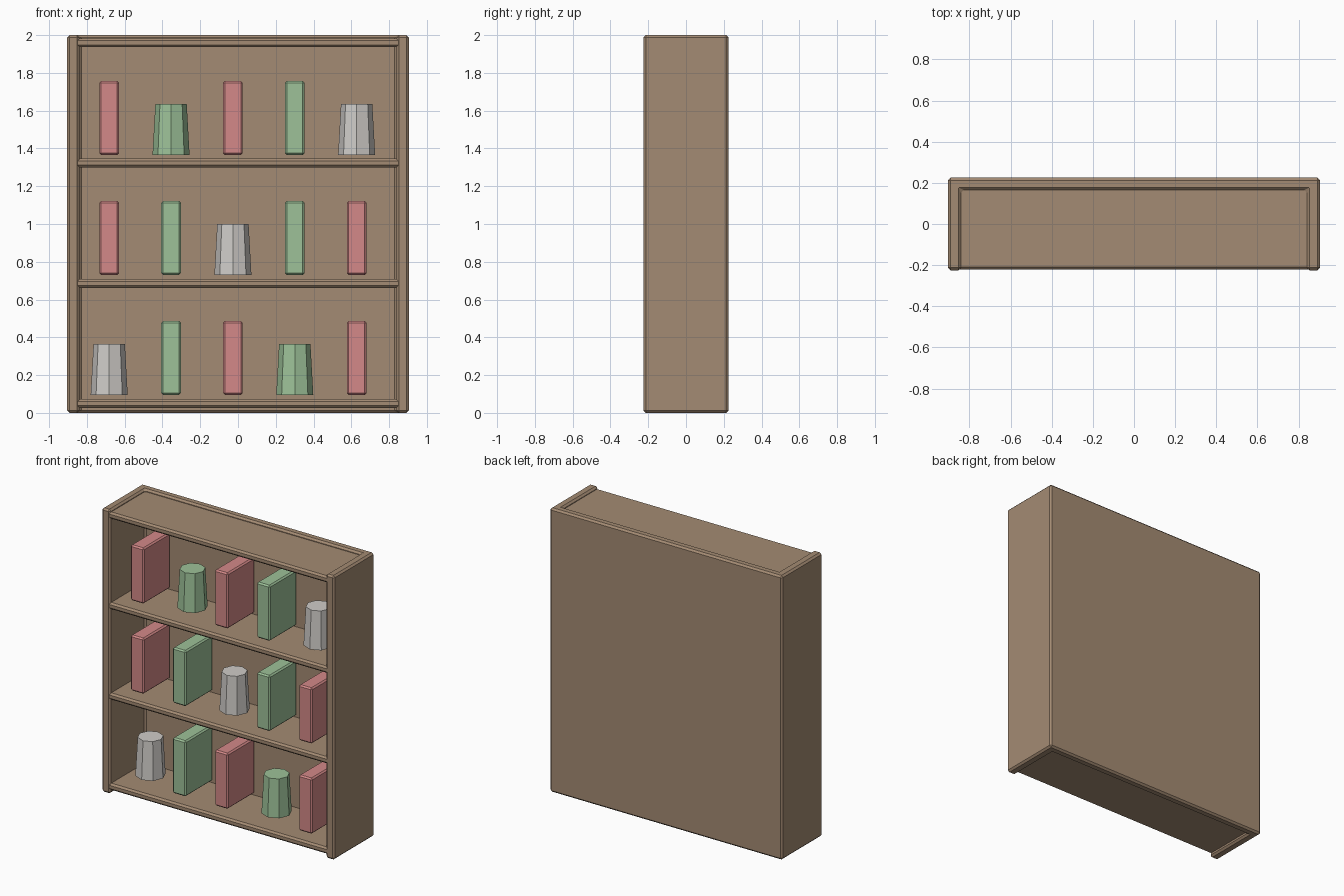
import bpy, bmesh, math
from mathutils import Matrix, Vector

if "Cube" in bpy.data.objects:
    bpy.data.objects.remove(bpy.data.objects["Cube"])


def material(name, rgb):
    # sRGB 0-255 to linear
    lin = [((c / 255 + 0.055) / 1.055) ** 2.4 for c in rgb]
    m = bpy.data.materials.new(name)
    m.diffuse_color = (*lin, 1)
    m.use_nodes = True
    m.node_tree.nodes["Principled BSDF"].inputs["Base Color"].default_value = m.diffuse_color
    return m


WOOD = material("brown_wood", (164, 139, 115))
RED = material("dusty_red", (212, 137, 136))
GREEN = material("soft_green", (157, 193, 152))
GREY = material("light_grey", (207, 204, 200))


def finish(bm, name, mat, bevel=0.0):
    if bevel:
        bmesh.ops.bevel(bm, geom=bm.edges[:], offset=bevel, segments=1,
                        affect='EDGES', profile=0.5)
    bmesh.ops.recalc_face_normals(bm, faces=bm.faces[:])
    mesh = bpy.data.meshes.new(name)
    bm.to_mesh(mesh)
    bm.free()
    mesh.materials.append(mat)
    ob = bpy.data.objects.new(name, mesh)
    bpy.context.collection.objects.link(ob)
    return ob


def box(name, lo, hi, mat, bevel):
    lo, hi = Vector(lo), Vector(hi)
    bm = bmesh.new()
    bmesh.ops.create_cube(bm, size=1, matrix=Matrix.Translation((lo + hi) / 2)
                          @ Matrix.Diagonal((*(hi - lo), 1)))
    return finish(bm, name, mat, bevel)


def cup(name, x, z, mat):
    # eight-sided tapered pot
    bm = bmesh.new()
    bmesh.ops.create_cone(bm, cap_ends=True, segments=8, radius1=0.098,
                          radius2=0.083, depth=0.27,
                          matrix=Matrix.Translation((x, 0, z + 0.135)))
    return finish(bm, name, mat)


# U-shaped case: two sides and the back in one extruded profile
W, D, T = 0.905, 0.225, 0.065
profile = [(-W, -D), (-W + T, -D), (-W + T, D - 0.06), (W - T, D - 0.06),
           (W - T, -D), (W, -D), (W, D), (-W, D)]
bm = bmesh.new()
face = bm.faces.new([bm.verts.new((x, y, 0)) for x, y in profile])
ext = bmesh.ops.extrude_face_region(bm, geom=[face])
bmesh.ops.translate(bm, vec=(0, 0, 2),
                    verts=[g for g in ext["geom"] if isinstance(g, bmesh.types.BMVert)])
finish(bm, "case_sides_and_back", WOOD, 0.0125)

# Bottom, two shelves and top board
for name, top in (("bottom_board", 0.073), ("lower_shelf", 0.709),
                  ("upper_shelf", 1.346), ("top_board", 1.983)):
    box(name, (-0.87, -0.222, top - 0.047), (0.87, 0.19, top), WOOD, 0.0125)

# Shelf contents, left to right: capital = book, lower case = cup
rows = ["wGRgR", "RGwGR", "RgRGw"]
colours = {"r": RED, "g": GREEN, "w": GREY}
for r, row in enumerate(rows):
    z = 0.095 + 0.635 * r
    for i, item in enumerate(row):
        x = -0.682 + 0.3275 * i
        mat = colours[item.lower()]
        if item.isupper():
            box(f"book_{r}_{i}", (x - 0.052, -0.15, z), (x + 0.052, 0.15, z + 0.392), mat, 0.01)
        else:
            cup(f"cup_{r}_{i}", x, z, mat)
